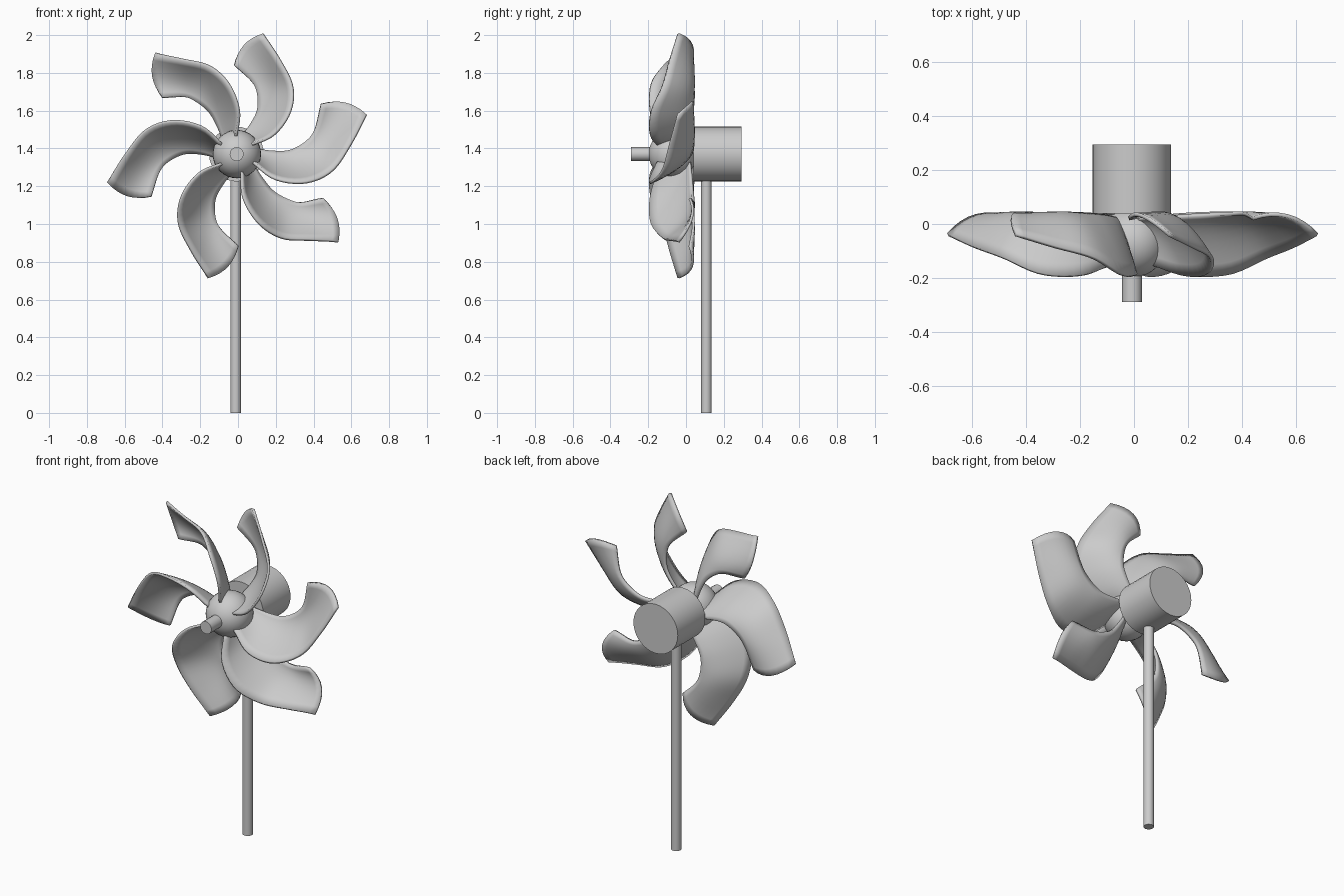
import bpy, bmesh, math
from mathutils import Vector

if "Cube" in bpy.data.objects:
    bpy.data.objects.remove(bpy.data.objects["Cube"])

HUB = Vector((-0.005, 0, 1.37))


def smooth(ob, angle=40):
    bpy.ops.object.select_all(action='DESELECT')
    ob.select_set(True)
    bpy.context.view_layer.objects.active = ob
    bpy.ops.object.shade_smooth_by_angle(angle=math.radians(angle))


def cylinder(name, loc, radius, depth, along_y=False, sides=32):
    rot = (math.pi / 2, 0, 0) if along_y else (0, 0, 0)
    bpy.ops.mesh.primitive_cylinder_add(vertices=sides, radius=radius, depth=depth,
                                        location=loc, rotation=rot)
    ob = bpy.context.object
    ob.name = name
    smooth(ob)
    return ob


def spline(pts, s):
    """Catmull-Rom point at s in 0..1 along pts."""
    n = len(pts) - 1
    i = min(int(s * n), n - 1)
    t = s * n - i
    p1, p2 = Vector(pts[i]), Vector(pts[i + 1])
    p0 = Vector(pts[i - 1]) if i > 0 else 2 * p1 - p2
    p3 = Vector(pts[i + 2]) if i + 2 <= n else 2 * p2 - p1
    return 0.5 * (2 * p1 + (p2 - p0) * t + (2 * p0 - 5 * p1 + 4 * p2 - p3) * t**2
                  + (3 * p1 - p0 - 3 * p2 + p3) * t**3)


# Pole, motor housing, hub dome and nose shaft
cylinder("pole", (-0.012, 0.108, 0.63), 0.028, 1.26, sides=20)
cylinder("motor_housing", (-0.008, 0.167, 1.37), 0.145, 0.256, True)
cylinder("nose_shaft", (-0.007, -0.2, 1.37), 0.037, 0.18, True, 16)
bpy.ops.mesh.primitive_uv_sphere_add(segments=32, ring_count=16, radius=0.128,
                                     location=(-0.006, -0.07, 1.37), rotation=(math.pi / 2, 0, 0))
bpy.context.object.name = "hub"
smooth(bpy.context.object, 60)

# Blade edges: front (outer, convex) edge and rear (inner, concave) edge, relative to hub
OUTER = [(.08, -.15, -.04), (.2, -.19, -.13), (.36, -.185, -.15),
         (.5, -.125, -.09), (.6, -.085, .05), (.685, -.04, .21)]
INNER = [(.08, .02, .03), (.19, .03, .015), (.28, .035, .02),
         (.36, .038, .065), (.41, .038, .13), (.445, .02, .265)]
ROWS, COLS = 24, 8


def blade(name, angle, scale, bend):
    bm = bmesh.new()
    grid = []
    for i in range(ROWS + 1):
        s = i / ROWS
        a, b = spline(OUTER, s), spline(INNER, s)
        turn = math.radians(angle + bend * s * s)
        c, d = math.cos(turn), math.sin(turn)
        row = []
        for j in range(COLS + 1):
            t = j / COLS
            arch = 4 * t * (1 - t)
            p = a.lerp(b, t)
            p.y += 0.04 * arch                                   # cupped section
            p += Vector((.008, 0, .035)) * arch * s**5           # rounded tip
            x, z = p.x * scale, p.z * scale
            row.append(bm.verts.new((x * c - z * d, p.y, x * d + z * c)))
        grid.append(row)
    for r0, r1 in zip(grid, grid[1:]):
        for j in range(COLS):
            bm.faces.new((r0[j], r0[j + 1], r1[j + 1], r1[j]))
    bmesh.ops.recalc_face_normals(bm, faces=bm.faces)
    me = bpy.data.meshes.new(name)
    bm.to_mesh(me)
    bm.free()
    ob = bpy.data.objects.new(name, me)
    ob.location = HUB
    bpy.context.collection.objects.link(ob)
    solid = ob.modifiers.new("thickness", 'SOLIDIFY')
    solid.thickness = 0.014
    solid.offset = 0
    smooth(ob, 50)


# Six slightly irregular blades: direction, length scale, extra bend
for k, spec in enumerate([(0, 1, 0), (61, .91, 0), (121, .96, -9),
                          (175.5, .98, 0), (240, .94, 0), (312, .99, -10)]):
    blade(f"blade_{k + 1}", *spec)
